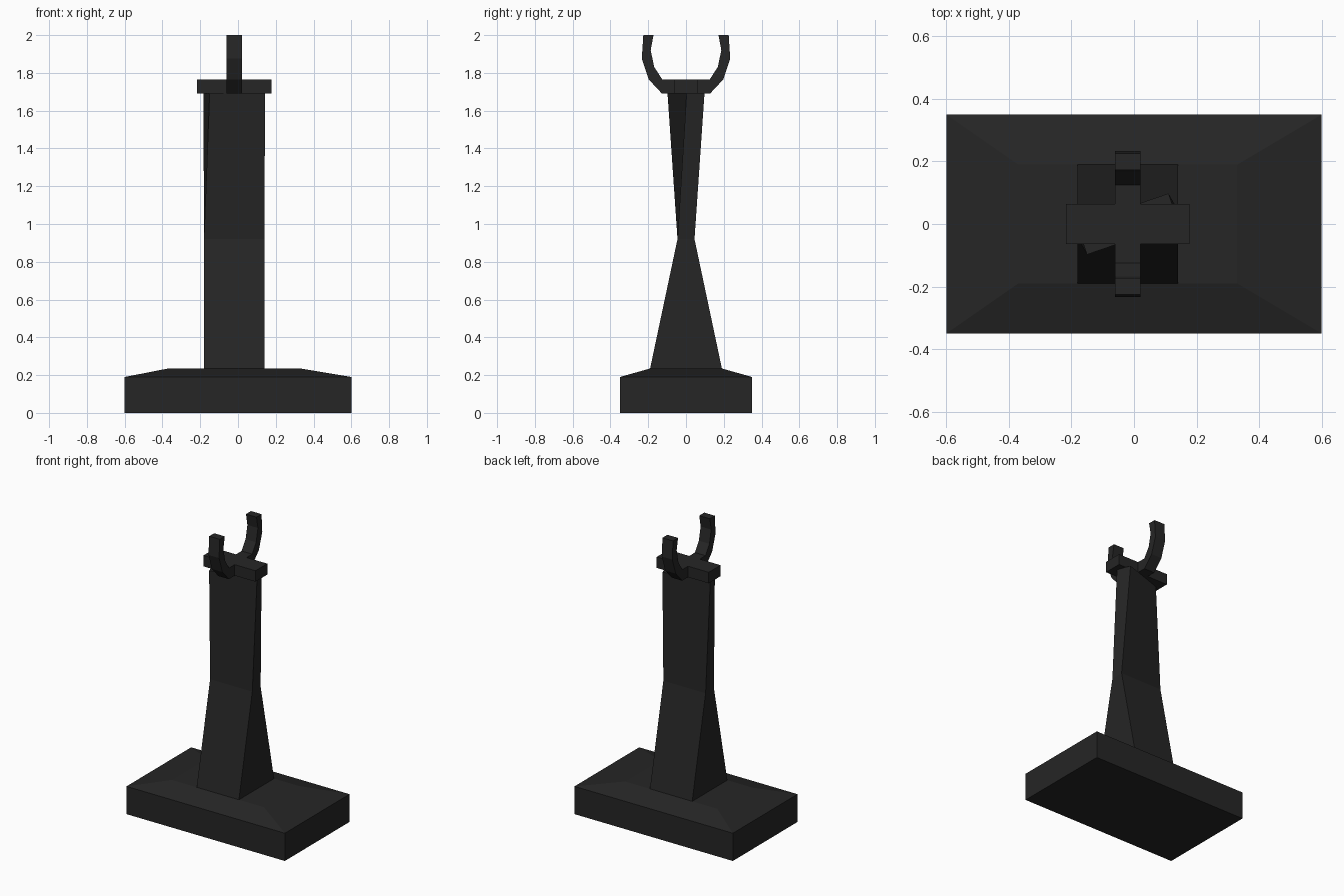
import bpy, bmesh
from math import radians
from mathutils import Matrix, Vector

default = bpy.data.objects.get("Cube")
if default:
    bpy.data.objects.remove(default, do_unlink=True)

AXIS_X = -0.02  # the upright parts sit slightly off the base centre

black = bpy.data.materials.new("black")
black.use_nodes = True
black.diffuse_color = (0.019, 0.019, 0.019, 1)
black.node_tree.nodes["Principled BSDF"].inputs["Base Color"].default_value = black.diffuse_color


def finish(name, bm):
    bmesh.ops.recalc_face_normals(bm, faces=bm.faces)
    mesh = bpy.data.meshes.new(name)
    bm.to_mesh(mesh)
    bm.free()
    mesh.materials.append(black)
    obj = bpy.data.objects.new(name, mesh)
    bpy.context.collection.objects.link(obj)
    return obj


def rect(cx, half_x, half_y, z, turn=0):
    rot = Matrix.Rotation(radians(turn), 3, 'Z')
    corners = [(-1, -1), (1, -1), (1, 1), (-1, 1)]
    return [rot @ Vector((sx * half_x, sy * half_y, 0)) + Vector((cx, 0, z)) for sx, sy in corners]


def loft(name, rings):
    bm = bmesh.new()
    loops = [[bm.verts.new(p) for p in ring] for ring in rings]
    for low, high in zip(loops, loops[1:]):
        n = len(low)
        for i in range(n):
            j = (i + 1) % n
            bm.faces.new((low[i], low[j], high[j], high[i]))
    bm.faces.new(loops[0][::-1])
    bm.faces.new(loops[-1])
    return finish(name, bm)


# Base slab with a shallow sloped top
loft("base", [rect(0, 0.6, 0.35, 0), rect(0, 0.6, 0.35, 0.19), rect(AXIS_X, 0.35, 0.19, 0.235)])

# Column pinched at the waist, twisted towards the top
loft("column", [rect(AXIS_X, 0.16, 0.19, 0.235),
                rect(AXIS_X, 0.16, 0.045, 0.92),
                rect(AXIS_X, 0.155, 0.05, 1.69, turn=19)])

# Side blocks of the cap, either side of the cradle
for side, label in ((1, "left"), (-1, "right")):
    cx = AXIS_X + side * 0.1185
    loft(label + "_cap_block", [rect(cx, 0.0785, 0.064, 1.69), rect(cx, 0.0785, 0.064, 1.765)])

# Cradle: open ring made from mirrored outer and inner outlines
outer = [(0.127, 1.69), (0.197, 1.765), (0.234, 1.875), (0.226, 2.0)]
inner = [(0.172, 2.0), (0.187, 1.92), (0.168, 1.83), (0.125, 1.765)]
half = outer + inner
outline = half + [(-y, z) for y, z in reversed(half)]
loft("cradle", [[Vector((AXIS_X + dx, y, z)) for y, z in outline] for dx in (-0.04, 0.04)])
